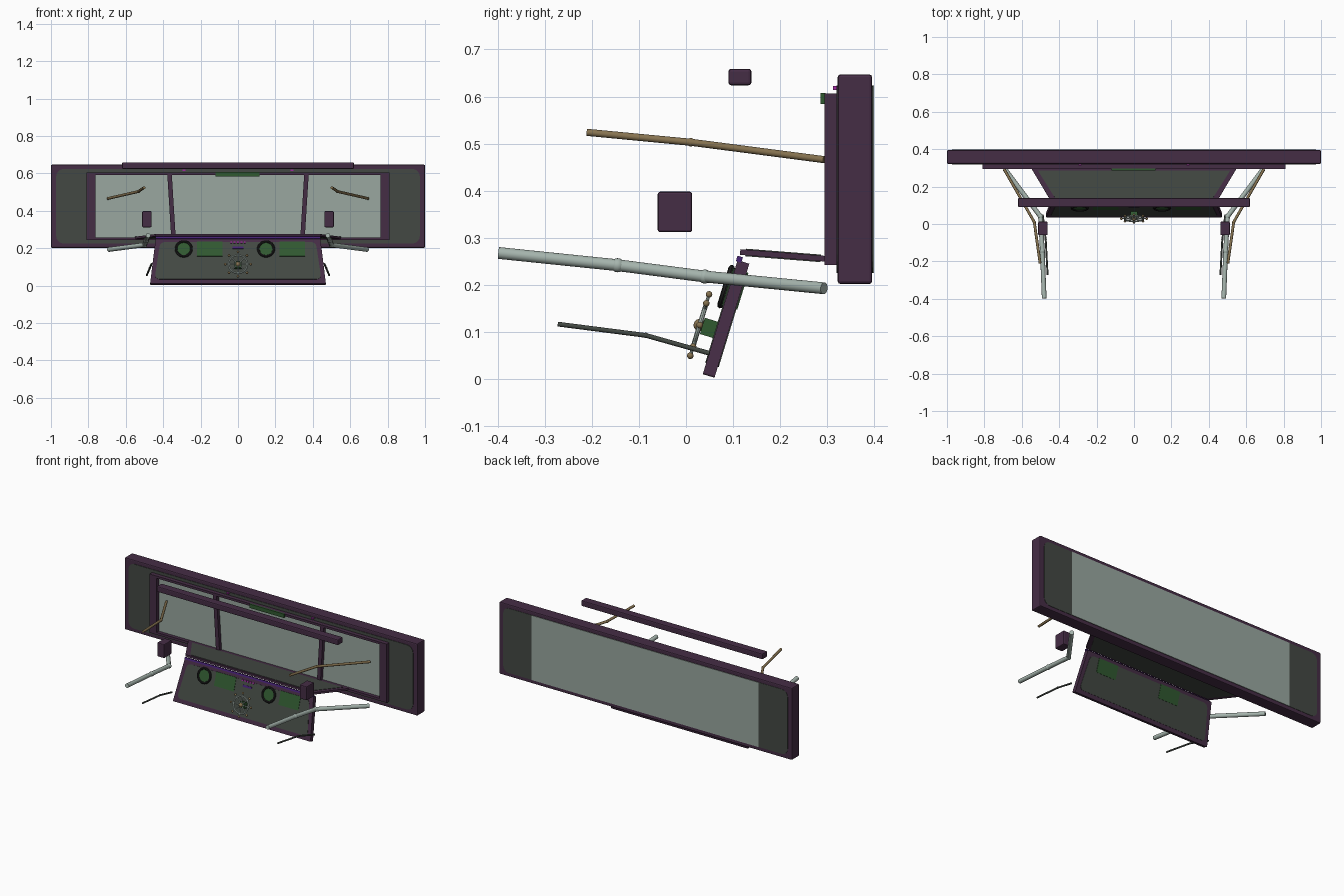
import bpy, bmesh, math
from mathutils import Vector, Matrix

cube = bpy.data.objects.get("Cube")
if cube:
    bpy.data.objects.remove(cube, do_unlink=True)


def material(name, rgb):
    m = bpy.data.materials.new(name)
    m.use_nodes = True
    m.diffuse_color = (*rgb, 1)
    m.node_tree.nodes["Principled BSDF"].inputs["Base Color"].default_value = (*rgb, 1)
    return m


PLUM = material("plum", (.06, .026, .06))
DARK = material("dark_panel", (.056, .066, .056))
PALE = material("pale_glass", (.32, .39, .35))
STEEL = material("pale_steel", (.38, .46, .42))
BRASS = material("brass", (.24, .17, .08))
GREEN = material("screen_green", (.03, .1, .03))
BLACK = material("near_black", (.014, .014, .014))
PURPLE = material("purple", (.06, .015, .17))
MAGENTA = material("magenta", (.35, .02, .35))
IDENTITY = Matrix.Identity(4)


def finish(name, bm, mat, frame=IDENTITY, smooth=False):
    bmesh.ops.recalc_face_normals(bm, faces=bm.faces)
    me = bpy.data.meshes.new(name)
    bm.to_mesh(me)
    bm.free()
    me.materials.append(mat)
    ob = bpy.data.objects.new(name, me)
    bpy.context.collection.objects.link(ob)
    ob.matrix_world = frame
    if smooth:
        bpy.ops.object.select_all(action='DESELECT')
        ob.select_set(True)
        bpy.context.view_layer.objects.active = ob
        bpy.ops.object.shade_smooth_by_angle()
    return ob


def box(name, lo, hi, mat, bevel=0, frame=IDENTITY):
    bm = bmesh.new()
    bmesh.ops.create_cube(bm, size=1)
    for v in bm.verts:
        v.co = [l + (c + .5) * (h - l) for c, l, h in zip(v.co, lo, hi)]
    if bevel:
        bmesh.ops.bevel(bm, geom=bm.edges[:], offset=bevel, segments=2,
                        affect='EDGES', profile=.5)
    return finish(name, bm, mat, frame)


def plate(name, half_low, half_high, z0, z1, y0, y1, mat, corner=0, frame=IDENTITY):
    """Upright trapezoid plate, optionally with rounded corners."""
    bm = bmesh.new()
    outline = [(-half_low, z0), (half_low, z0), (half_high, z1), (-half_high, z1)]
    face = bm.faces.new([bm.verts.new((x, y0, z)) for x, z in outline])
    if corner:
        bmesh.ops.bevel(bm, geom=bm.verts[:], offset=corner, segments=4,
                        affect='VERTICES', profile=.5)
    out = bmesh.ops.extrude_face_region(bm, geom=bm.faces[:])
    moved = [g for g in out["geom"] if isinstance(g, bmesh.types.BMVert)]
    bmesh.ops.translate(bm, verts=moved, vec=(0, y1 - y0, 0))
    return finish(name, bm, mat, frame)


def add_rod(bm, a, b, r, sides=16):
    a, b = Vector(a), Vector(b)
    turn = (b - a).to_track_quat('Z', 'Y').to_matrix().to_4x4()
    bmesh.ops.create_cone(bm, cap_ends=True, segments=sides, radius1=r, radius2=r,
                          depth=(b - a).length,
                          matrix=Matrix.Translation((a + b) / 2) @ turn)


def add_ball(bm, p, r):
    bmesh.ops.create_uvsphere(bm, u_segments=12, v_segments=8, radius=r,
                              matrix=Matrix.Translation(p))


def ring(name, center, radius, tube, mat, frame):
    """Torus facing the local y axis."""
    bm = bmesh.new()
    rows = []
    for i in range(32):
        a = math.tau * i / 32
        row = []
        for j in range(8):
            b = math.tau * j / 8
            d = radius + tube * math.cos(b)
            row.append(bm.verts.new(Vector(center) + Vector(
                (d * math.cos(a), tube * math.sin(b), d * math.sin(a)))))
        rows.append(row)
    for i in range(32):
        n = rows[(i + 1) % 32]
        for j in range(8):
            k = (j + 1) % 8
            bm.faces.new((rows[i][j], n[j], n[k], rows[i][k]))
    return finish(name, bm, mat, frame, True)


def limb(name, points, r, mat):
    """Jointed rod, built on both sides."""
    for side, s in (("left", 1), ("right", -1)):
        bm = bmesh.new()
        pts = [Vector((s * x, y, z)) for x, y, z in points]
        for a, b in zip(pts, pts[1:]):
            add_rod(bm, a, b, r)
        for p in pts[1:-1]:
            add_ball(bm, p, r * 1.2)
        finish(f"{side}_{name}", bm, mat, smooth=True)


# Main housing with front and back panels
box("housing", (-1, .322, .202), (1, .395, .647), PLUM, .006)
plate("front_panel", .972, .972, .225, .624, .319, .323, DARK, .04)
plate("back_panel", .972, .972, .225, .624, .394, .397, DARK, .04)
plate("back_glass", .775, .775, .225, .624, .396, .399, PALE)

# Raised window surround, glass and posts
for name, lo, hi in (("sill", (-.81, .243), (.81, .258)), ("lintel", (-.81, .592), (.81, .606)),
                     ("right_jamb", (-.81, .243), (-.762, .606)),
                     ("left_jamb", (.762, .243), (.81, .606))):
    box("window_" + name, (lo[0], .294, lo[1]), (hi[0], .322, hi[1]), PLUM)
plate("window_glass", .77, .77, .255, .597, .316, .32, PALE)
for side, s in (("left", 1), ("right", -1)):
    bm = bmesh.new()
    bmesh.ops.create_cube(bm, size=1)
    for v in bm.verts:
        x = s * (.345 if v.co.z < 0 else .366)
        v.co = (x + v.co.x * .024, .308 + v.co.y * .026, .426 + v.co.z * .34)
    finish(side + "_window_post", bm, PLUM)
    box(side + "_top_light", (s * .29 - .008, .312, .614), (s * .29 + .008, .32, .622), MAGENTA)
    # Floating side blocks
    box(side + "_block", (s * .487 - .025, -.06, .312), (s * .487 + .025, .013, .398), PLUM, .005)
box("top_display", (-.12, .286, .584), (.115, .296, .608), GREEN)

# Overhead bar
box("overhead_bar", (-.62, .09, .624), (.62, .139, .659), PLUM, .006)

# Shelf between the dashboard and the window
shelf = Matrix.Translation((0, .115, .27)) @ Matrix.Rotation(math.radians(-94.5), 4, 'X')
plate("shelf", .44, .55, 0, .185, -.006, .006, PLUM, 0, shelf)
plate("shelf_top", .415, .515, .012, .172, -.008, -.005, DARK, 0, shelf)
plate("shelf_underside", .415, .515, .012, .172, .005, .008, DARK, 0, shelf)

# Tilted dashboard
dash = Matrix.Translation((0, .048, .007)) @ Matrix.Rotation(math.radians(-17), 4, 'X')
plate("dashboard", .47, .44, 0, .253, -.013, .013, PLUM, .005, dash)
plate("dashboard_front", .446, .416, .024, .232, -.015, -.012, DARK, .025, dash)
plate("dashboard_back", .446, .416, .024, .232, .012, .015, DARK, .025, dash)
box("dashboard_strip", (-.44, -.016, .25), (.44, -.004, .262), PURPLE, 0, dash)
box("center_display", (-.03, -.018, .194), (.03, -.013, .206), PURPLE, 0, dash)
for i in range(5):
    x = (i - 2) * .018
    box("dash_button", (x - .005, -.02, .225), (x + .005, -.013, .234), MAGENTA, 0, dash)

# Gauges and screens
for side, x in (("right", -.29), ("left", .15)):
    ring(side + "_gauge_ring", (x, -.02, .192), .041, .007, BLACK, dash)
    bm = bmesh.new()
    add_rod(bm, (x, -.021, .192), (x, -.013, .192), .038, 24)
    finish(side + "_gauge_face", bm, GREEN, dash, True)
    box(side + "_screen", (x + .072, -.017, .152), (x + .208, .017, .234), GREEN, 0, dash)

# Spoked steering wheel
wheel = Matrix.Translation((0, .029, .115)) @ Matrix.Rotation(math.radians(-17), 4, 'X')
ring("wheel_rim", (0, 0, 0), .05, .005, STEEL, wheel)
spokes, knobs = bmesh.new(), bmesh.new()
for i in range(8):
    a = math.tau * i / 8
    d = Vector((math.cos(a), 0, math.sin(a)))
    add_rod(spokes, d * .008, d * .066, .0035, 8)
    add_ball(knobs, d * .068, .007)
add_ball(knobs, (0, 0, 0), .013)
finish("wheel_spokes", spokes, STEEL, wheel, True)
finish("wheel_knobs", knobs, BRASS, wheel, True)
box("wheel_column", (-.018, .006, -.018), (.018, .04, .018), GREEN, 0, wheel)

# Jointed rods on both sides
limb("steel_rod", [(.69, .293, .193), (.50, .04, .218), (.49, -.145, .242), (.48, -.398, .268)],
     .0125, STEEL)
limb("brass_rod", [(.695, .294, .466), (.533, .01, .503), (.502, -.21, .524)], .0075, BRASS)
limb("dark_rod", [(.488, .05, .055), (.472, -.085, .093), (.462, -.272, .117)], .005, DARK)
